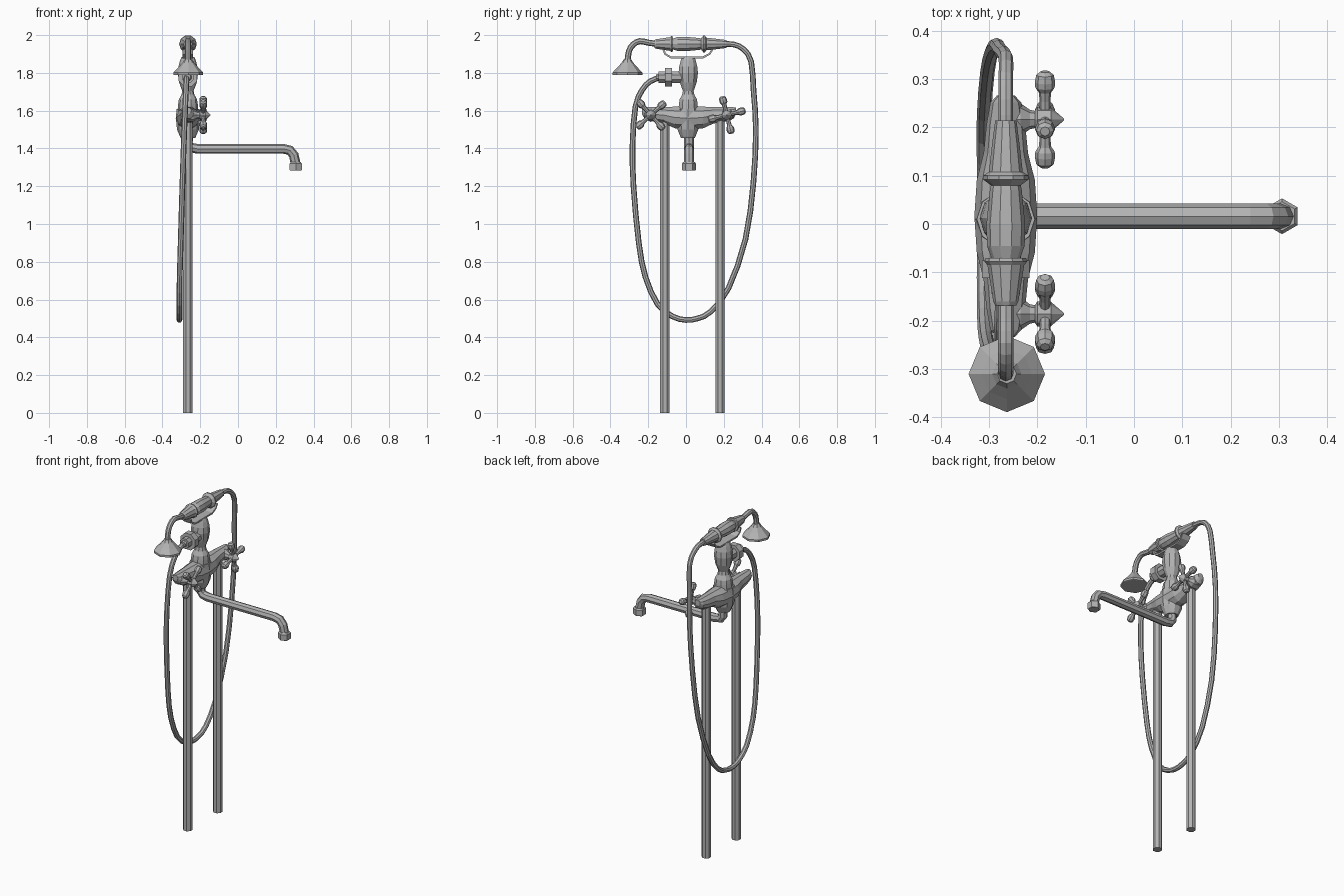
import bpy, bmesh, math
from mathutils import Vector

cube = bpy.data.objects.get("Cube")
if cube:
    bpy.data.objects.remove(cube)

metal = bpy.data.materials.new("brushed grey metal")
metal.use_nodes = True
GREY = (0.45, 0.45, 0.45, 1)
metal.diffuse_color = GREY
metal.node_tree.nodes["Principled BSDF"].inputs["Base Color"].default_value = GREY

X0, Y0 = -0.265, 0.016       # column centre
parts = []


def finish(name, bm):
    bmesh.ops.recalc_face_normals(bm, faces=bm.faces)
    mesh = bpy.data.meshes.new(name)
    bm.to_mesh(mesh)
    bm.free()
    mesh.materials.append(metal)
    obj = bpy.data.objects.new(name, mesh)
    bpy.context.collection.objects.link(obj)
    parts.append(obj)
    return obj


def loft(name, points, radii, sides=8, axis=None, turn=0.0):
    """Skin rings of the given radii strung along the points."""
    pts = [Vector(p) for p in points]
    bm = bmesh.new()
    rings, side = [], None
    for i, (p, r) in enumerate(zip(pts, radii)):
        t = Vector(axis) if axis else pts[min(i + 1, len(pts) - 1)] - pts[max(i - 1, 0)]
        t.normalize()
        if side is None:
            side = Vector((1, 0, 0)) if abs(t.x) < 0.9 else Vector((0, 1, 0))
        side = (side - t * side.dot(t)).normalized()
        up = t.cross(side)
        angles = [turn + 2 * math.pi * k / sides for k in range(sides)]
        rings.append([bm.verts.new(p + r * (side * math.cos(a) + up * math.sin(a))) for a in angles])
    for a, b in zip(rings, rings[1:]):
        for k in range(sides):
            n = (k + 1) % sides
            bm.faces.new((a[k], a[n], b[n], b[k]))
    bm.faces.new(rings[0][::-1])
    bm.faces.new(rings[-1])
    return finish(name, bm)


def lathe(name, origin, axis, profile, sides=8, turn=0.0):
    """Turned part: profile holds (distance along axis, radius)."""
    o, d = Vector(origin), Vector(axis).normalized()
    return loft(name, [o + d * s for s, _ in profile], [r for _, r in profile], sides, d, turn)


def smooth_path(points, steps=2):
    """Catmull-Rom refinement of a path."""
    p = [Vector(q) for q in points]
    p = [p[0]] + p + [p[-1]]
    out = []
    for a, b, c, d in zip(p, p[1:], p[2:], p[3:]):
        for k in range(steps):
            t = k / steps
            out.append(0.5 * (2 * b + (c - a) * t + (2 * a - 5 * b + 4 * c - d) * t**2
                              + (3 * b - a - 3 * c + d) * t**3))
    return out + [p[-1]]


def tube(name, points, radius, sides=8, steps=2):
    path = smooth_path(points, steps)
    return loft(name, path, [radius] * len(path), sides)


# Supply pipes
for label, y in (("right", -0.112), ("left", 0.18)):
    lathe(label + "_supply_pipe", (X0, y, 0), (0, 0, 1), [(0, 0.027), (1.56, 0.027)], 8, math.pi / 8)

# Mixer body: horizontal barrel with a downward outlet
half = [(0.25, 0.018), (0.235, 0.032), (0.19, 0.04), (0.13, 0.046), (0.075, 0.06)]
barrel = [(-s, r) for s, r in half] + [(0, 0.065)] + [(s, r) for s, r in reversed(half)]
loft("mixer_body", [(X0, Y0 + s, 1.615 - 0.85 * r) for s, r in barrel],
     [r for _, r in barrel], 10, (0, 1, 0))
lathe("body_outlet", (X0, Y0 - 0.006, 0), (0, 0, 1),
      [(1.455, 0.038), (1.465, 0.043), (1.5, 0.058), (1.56, 0.064), (1.61, 0.06)], 10)

# Column that carries the hand shower
lathe("column", (X0, Y0 - 0.004, 0), (0, 0, 1),
      [(1.6, 0.055), (1.635, 0.052), (1.66, 0.048), (1.685, 0.034), (1.705, 0.03), (1.72, 0.036),
       (1.75, 0.047), (1.8, 0.054), (1.835, 0.05), (1.865, 0.042), (1.885, 0.034)], 10)

# Spout and its nozzle
tube("spout", [(X0, Y0, 1.47), (X0, Y0, 1.425), (-0.25, Y0, 1.405), (-0.215, Y0, 1.398),
               (0.24, Y0, 1.398), (0.275, Y0, 1.39), (0.295, Y0, 1.365), (0.305, Y0, 1.32)], 0.026, 8, 1)
lathe("nozzle", (0.306, Y0, 0), (0, 0, 1),
      [(1.282, 0.033), (1.287, 0.037), (1.32, 0.037), (1.328, 0.03)], 6, math.pi / 6)

# Cross handles
for label, y, turn in (("right", -0.186, 42), ("left", 0.216, 14)):
    hub = Vector((-0.184, y, 1.577))
    lathe(label + "_valve_stem", (0, y, 1.577), (1, 0, 0),
          [(-0.27, 0.036), (-0.235, 0.034), (-0.215, 0.02), (-0.205, 0.018), (-0.2, 0.026),
           (-0.172, 0.026), (-0.168, 0.022), (-0.145, 0.002)], 8)
    for k in range(4):
        a = math.radians(turn + 90 * k)
        lathe(f"{label}_handle_arm_{k + 1}", hub, (0, math.cos(a), math.sin(a)),
              [(0, 0.012), (0.04, 0.011), (0.058, 0.013), (0.068, 0.02), (0.08, 0.021),
               (0.095, 0.018), (0.102, 0.01)], 8)

# Hose connection on the side of the column
lathe("hose_connector", (X0, 0, 1.777), (0, 1, 0),
      [(-0.16, 0.016), (-0.145, 0.02), (-0.145, 0.032), (-0.112, 0.032), (-0.112, 0.053),
       (-0.075, 0.053), (-0.075, 0.034), (-0.02, 0.034)], 8, math.pi / 8)

# Hand shower handle with grip and rings
lathe("hand_shower_handle", (X0, 0, 1.953), (0, 1, 0),
      [(-0.168, 0.022), (-0.16, 0.026), (-0.085, 0.038), (-0.078, 0.044), (-0.07, 0.042),
       (-0.07, 0.03), (-0.045, 0.039), (0.0, 0.04), (0.07, 0.033), (0.08, 0.031), (0.092, 0.047),
       (0.1, 0.047), (0.108, 0.035), (0.16, 0.029), (0.214, 0.022)], 10)

# Neck and rose
tube("hand_shower_neck", [(X0, -0.15, 1.953), (X0, -0.2, 1.96), (X0, -0.245, 1.968), (X0, -0.28, 1.95),
                          (X0, -0.302, 1.915), (X0, -0.31, 1.86)], 0.016)
lathe("shower_rose", (X0 + 0.002, -0.31, 0), (0, 0, 1),
      [(1.788, 0.074), (1.79, 0.079), (1.802, 0.079), (1.83, 0.052), (1.855, 0.03), (1.872, 0.02)], 8)

# Cradle: bent strip holding the handle
strip = [(-0.12, 1.925), (-0.11, 1.9), (-0.08, 1.882), (0.09, 1.882), (0.125, 1.9), (0.14, 1.925)]
bm = bmesh.new()
rows = [[bm.verts.new((X0 + sx * 0.028, y, z)) for sx in (-1, 1)] for y, z in strip]
for a, b in zip(rows, rows[1:]):
    bm.faces.new((a[0], a[1], b[1], b[0]))
cradle = finish("cradle", bm)
solid = cradle.modifiers.new("thickness", "SOLIDIFY")
solid.thickness = 0.01
solid.offset = 0

# Flexible hose: (y, z) course, leaning back as it hangs
course = [(0.2, 1.953), (0.255, 1.95), (0.305, 1.925), (0.345, 1.86), (0.358, 1.7), (0.37, 1.5),
          (0.357, 1.22), (0.315, 0.92), (0.225, 0.66), (0.13, 0.535), (0.06, 0.5), (0, 0.492),
          (-0.07, 0.51), (-0.15, 0.575), (-0.215, 0.72), (-0.25, 0.9), (-0.278, 1.2), (-0.283, 1.42),
          (-0.268, 1.62), (-0.232, 1.71), (-0.19, 1.755), (-0.14, 1.775)]
tube("hose", [(X0 - 0.045 * min(1, max(0, (1.86 - z) / 1.2)) ** 0.7, y, z) for y, z in course], 0.015)

# Smooth shading with kept edges
for obj in bpy.context.view_layer.objects:
    obj.select_set(obj in parts)
bpy.context.view_layer.objects.active = parts[0]
bpy.ops.object.shade_smooth_by_angle(angle=math.radians(46))
